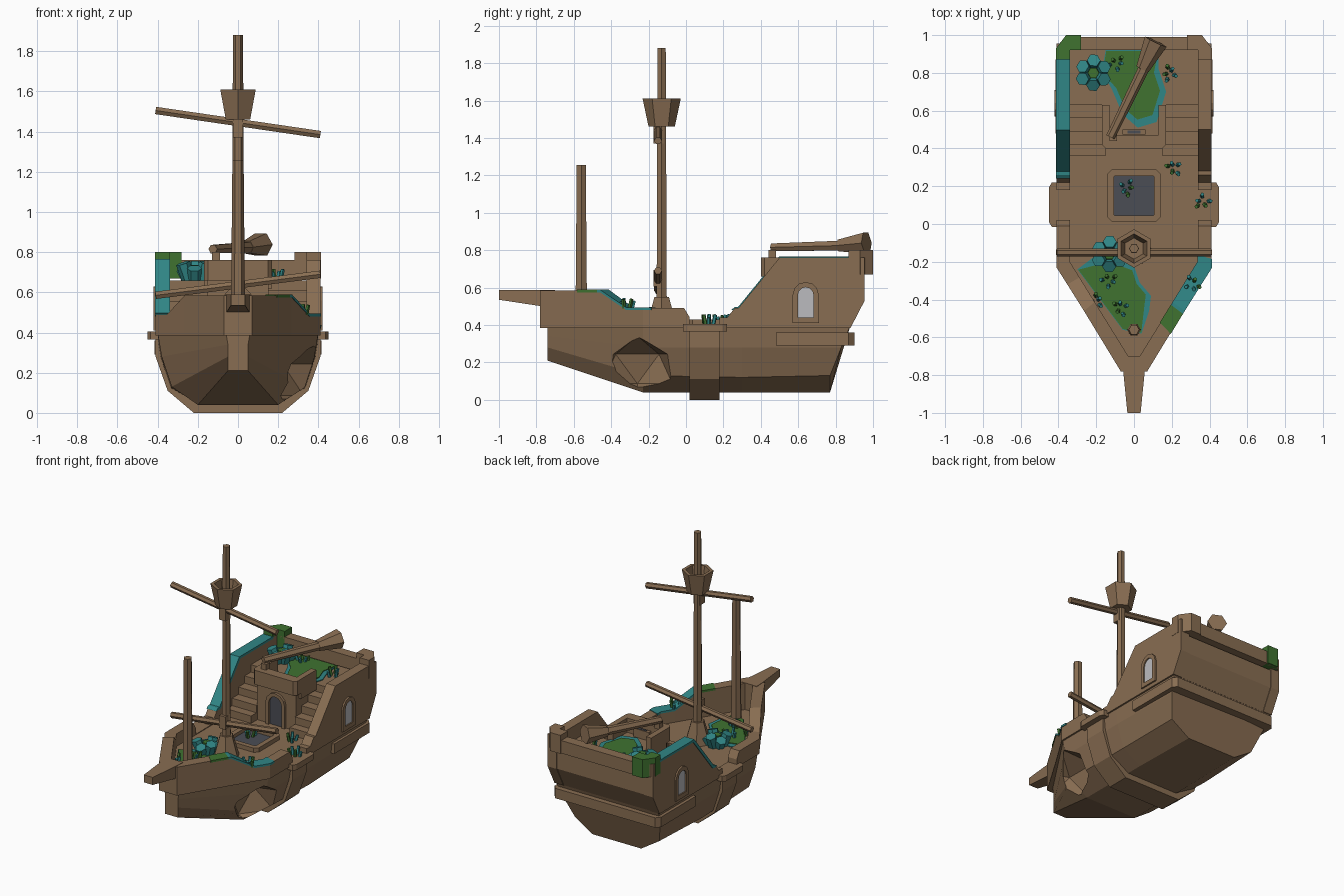
import bpy, bmesh, math, random
from mathutils import Vector

if "Cube" in bpy.data.objects:
    bpy.data.objects.remove(bpy.data.objects["Cube"])
random.seed(4)


def material(name, *rgb):
    m = bpy.data.materials.new(name)
    m.diffuse_color = (*rgb, 1)
    m.use_nodes = True
    m.node_tree.nodes["Principled BSDF"].inputs["Base Color"].default_value = m.diffuse_color
    return m


WOOD = material("wood", .25, .155, .085)
TEAL = material("teal_coral", .03, .24, .24)
GREEN = material("green_moss", .05, .17, .03)
DARK = material("dark_opening", .07, .075, .09)
PANE = material("window_pane", .5, .5, .52)
DECK, TOP = .40, .66


def finish(name, bm, *mats):
    bmesh.ops.recalc_face_normals(bm, faces=bm.faces)
    me = bpy.data.meshes.new(name)
    bm.to_mesh(me)
    bm.free()
    for m in mats or (WOOD,):
        me.materials.append(m)
    ob = bpy.data.objects.new(name, me)
    bpy.context.collection.objects.link(ob)
    return ob


def loft(name, rings, mat=WOOD, closed=False):
    """Skin a series of equal-sized point loops."""
    bm = bmesh.new()
    vs = [[bm.verts.new(p) for p in r] for r in rings]
    n = len(vs[0])
    for a, b in zip(vs, vs[1:] + ([vs[0]] if closed else [])):
        for i in range(n):
            bm.faces.new((a[i], a[(i + 1) % n], b[(i + 1) % n], b[i]))
    if not closed:
        bm.faces.new(vs[0])
        bm.faces.new(vs[-1])
    return finish(name, bm, mat)


def plan(name, pts, z0, z1, mat=WOOD):
    return loft(name, [[(x, y, z) for x, y in pts] for z in (z0, z1)], mat)


def side(name, pts, x0, x1, mat=WOOD):
    return loft(name, [[(x, y, z) for y, z in pts] for x in (x0, x1)], mat)


def box(name, x0, x1, y0, y1, z0, z1, mat=WOOD):
    return plan(name, [(x0, y0), (x1, y0), (x1, y1), (x0, y1)], z0, z1, mat)


def add_rod(bm, p, q, r0, r1, n=6, mi=0):
    p, q = Vector(p), Vector(q)
    rot = (q - p).to_track_quat('Z', 'Y')
    rings = [[bm.verts.new(c + rot @ Vector((r * math.cos(2 * math.pi * i / n), r * math.sin(2 * math.pi * i / n), 0)))
              for i in range(n)] for c, r in ((p, r0), (q, r1))]
    faces = [bm.faces.new(r) for r in rings]
    for i in range(n):
        j = (i + 1) % n
        faces.append(bm.faces.new((rings[0][i], rings[0][j], rings[1][j], rings[1][i])))
    for f in faces:
        f.material_index = mi


def rod(name, p, q, r0, r1, n=6, mat=WOOD):
    bm = bmesh.new()
    add_rod(bm, p, q, r0, r1, n)
    return finish(name, bm, mat)


# lower hull, lofted from bow to stern, with a breach on the starboard bow
stations = [[(.05, -.74, .21), (.05, -.74, .28), (.05, -.74, .34), (.06, -.74, .40)],
            [(.2, -.23, .04), (.33, -.23, .13), (.38, -.23, .28), (.40, -.23, .40)],
            [(.2, .3, .04), (.34, .3, .12), (.39, .3, .28), (.40, .3, .40)],
            [(.19, .77, .04), (.33, .77, .13), (.38, .83, .28), (.40, .88, .40)]]
hull = loft("lower_hull", [s + [(-x, y, z) for x, y, z in reversed(s)] for s in stations])
bm = bmesh.new()
bmesh.ops.create_icosphere(bm, subdivisions=1, radius=.22)
for v in bm.verts:
    v.co = Vector((.39, -.26, .165)) + Vector((v.co.x * 1.05, v.co.y, v.co.z * .8))
cutter = finish("breach_cutter", bm)
cutter.hide_render = True
mod = hull.modifiers.new("breach", 'BOOLEAN')
mod.operation, mod.object = 'DIFFERENCE', cutter
bpy.context.view_layer.update()
hull.data = bpy.data.meshes.new_from_object(hull.evaluated_get(bpy.context.evaluated_depsgraph_get()))
hull.modifiers.clear()
bpy.data.objects.remove(cutter)

# bow bulwark: outer xy, inner xy, top height
rail = [(.07, -.78, .03, -.70, .585), (.265, -.46, .208, -.413, .585), (.353, -.32, .288, -.283, .49),
        (.41, -.23, .34, -.20, .49), (.41, -.01, .34, -.01, .49), (.41, .02, .34, .02, .44)]


def bulwark(name, pts, s, mat=WOOD, skin=0):
    rings = []
    for a, b, c, d, z in pts:
        lo = z - .01 if skin else .385
        rings.append([(s * (a + skin), b, lo), (s * (a + skin), b, z + skin),
                      (s * (c - skin), d, z + skin), (s * (c - skin), d, lo)])
    return loft(name, rings, mat)


def mix(a, b, t):
    return tuple(u + (v - u) * t for u, v in zip(a, b))


for s, tag in ((1, "right"), (-1, "left")):
    bulwark("bow_bulwark_" + tag, rail, s)
    # stern bulwark, rubbing cap, stair flight
    side("stern_bulwark_" + tag, [(.18, .385), (.18, .44), (.22, .44), (.26, .49), (.28, .49), (.50, .76),
                                  (.955, .76), (.955, .53), (.88, .385)], s * .34, s * .41)
    plan("midship_cap_" + tag, [(s * .34, -.015), (s * .435, -.015), (s * .45, .01), (s * .45, .195),
                                (s * .435, .22), (s * .34, .22)], .365, .405)
    ys = (.36, .42, .49, .56)
    prof = [(.64, DECK)]
    for i, y in enumerate(ys):
        prof += [(y, DECK + .052 * i), (y, DECK + .052 * (i + 1))]
    side("stairs_" + tag, prof + [(.64, DECK + .208)], s * .15, s * .34)
    # stern corner blocks and platform side walls
    plan("stern_corner_" + tag, [(s * .28, 1), (s * .36, 1), (s * .412, .93), (s * .412, .87), (s * .34, .87),
                                 (s * .34, .92), (s * .28, .92)], .67, .80, WOOD if s > 0 else GREEN)
    box("platform_wall_" + tag, s * .13, s * .17, .46, .63, .62, .76)
box("stem_block", -.07, .07, -.78, -.70, .385, .585)
bulwark("bow_rail_coral", [mix(rail[0], rail[1], .95), rail[1], rail[2], rail[3], mix(rail[3], rail[4], .2)], 1, TEAL, .004)
bulwark("bow_rail_moss", [mix(rail[0], rail[1], .62), mix(rail[0], rail[1], .95)], 1, GREEN, .004)
side("stern_rail_coral", [(.24, .48), (.26, .495), (.278, .496), (.498, .766), (.88, .766), (.88, .75), (.51, .75),
                          (.29, .48)], -.338, -.414, TEAL)

# midship band wrapping the hull
half = [(.22, 0), (.35, .11), (.41, .28), (.41, .39)]
loft("midship_band", [[(x, y, z) for x, z in half + [(-x, z) for x, z in reversed(half)]] for y in (.02, .18)])

# stern castle, cabin, rail and ledge
side("stern_castle", [(.63, .385), (.63, TOP), (.95, TOP), (.95, .53), (.875, .385)], -.36, .36)
box("cabin", -.152, .152, .43, .64, DECK, TOP)
plan("platform_front_wall", [(-.17, .42), (-.15, .40), (.15, .40), (.17, .42), (.17, .47), (-.17, .47)], .66, .76)
plan("stern_rail", [(-.41, .92), (-.41, .94), (-.36, .99), (.36, .99), (.41, .94), (.41, .92)], .67, .76)
plan("stern_ledge", [(-.415, .48), (-.415, .87), (-.39, .90), (.39, .90), (.415, .87), (.415, .48)], .29, .36)
box("platform_stump", -.06, .06, .475, .50, TOP, .72)
box("stump_slot", -.035, .035, .48, .495, .715, .723, DARK)

# deck hatch
def octo(w, h, c, z):
    return [(x, .15 + y, z) for x, y in ((-w, -h + c), (-w + c, -h), (w - c, -h), (w, -h + c),
                                         (w, h - c), (w - c, h), (-w + c, h), (-w, h - c))]


loft("hatch_frame", [octo(.14, .14, .025, DECK), octo(.14, .14, .025, .43),
                     octo(.105, .105, .004, .43), octo(.105, .105, .004, DECK)], closed=True)
box("hatch_opening", -.106, .106, .044, .256, DECK, .406, DARK)


# arched door and side windows
def arch(w, h):
    pts = [(-w, 0)] + [(-w * math.cos(a * math.pi / 6), h - w + w * math.sin(a * math.pi / 6)) for a in range(7)]
    return pts + [(w, 0)]


def opening(name, w, h, t, base, place, mat):
    outer, inner = arch(w, h), [(x, z + base) for x, z in arch(w - t, h - t - base)]
    loft(name + "_frame", [[place(*o, -.01), place(*o, .018), place(*i, .018), place(*i, -.01)]
                           for o, i in zip(outer, inner)], closed=True)
    loft(name + "_pane", [[place(*i, d) for i in inner] for d in (-.01, .004)], mat)


opening("cabin_door", .075, .23, .025, 0, lambda u, v, d: (u, .43 - d, DECK + v), DARK)
opening("window_right", .07, .22, .028, .03, lambda u, v, d: (.41 + d * .6, .64 + u, .41 + v), PANE)
opening("window_left", .07, .22, .028, .03, lambda u, v, d: (-.41 - d * .6, .64 + u, .41 + v), PANE)

# bowsprit, masts, yards, crow's nest
loft("bowsprit", [[(-w, y, z), (w, y, z), (w, y, .588), (-w, y, .588)]
                  for w, y, z in ((.062, -.70, .49), (.058, -.77, .50), (.035, -1, .535))])
rod("foremast", (0, -.56, DECK), (0, -.56, 1.255), .036, .028)
rod("mainmast", (0, -.13, DECK), (0, -.13, 1.88), .032, .025)
rod("mainmast_foot", (0, -.13, DECK), (0, -.13, .55), .09, .045)
rod("upper_yard", (-.41, -.15, 1.505), (.41, -.15, 1.385), .021, .021)
rod("lower_yard", (-.41, -.15, .585), (.41, -.15, .69), .021, .021)
for n, z in (("upper", 1.41), ("lower", .645)):
    box(n + "_yard_bracket", -.025, .025, -.175, -.12, z - .04, z + .05)
ring = lambda r, z: [(r * math.sin(i * math.pi / 3), -.13 + r * math.cos(i * math.pi / 3), z) for i in range(6)]
loft("lookout_basket", [ring(.07, 1.46), ring(.102, 1.61), ring(.078, 1.61), ring(.056, 1.49)])

# broken mast lying across the stern
rod("fallen_mast", (-.125, .46, .815), (.06, .84, .825), .024, .03)
rod("fallen_basket", (.045, .82, .825), (.115, .965, .838), .036, .064)
box("fallen_mast_rest", -.13, -.09, .44, .48, .75, .80)


# moss patches with a coral rim
def patch(name, pts, z, cut):
    c = sum((Vector(p) for p in pts), Vector((0, 0))) / len(pts)
    plan(name + "_rim", pts, z, z + .006, TEAL)
    plan(name + "_moss", [c + (Vector(p) - c) * (.8 if i in cut else .98) for i, p in enumerate(pts)],
         z, z + .011, GREEN)


patch("foredeck", [(-.30, -.24), (-.22, -.18), (-.08, -.19), (0, -.22), (.03, -.31), (.09, -.38), (.08, -.46), (.04, -.58),
                   (-.06, -.56)], DECK, (1, 2, 3, 4, 5, 6))
patch("sterndeck", [(-.15, .92), (.13, .92), (.13, .82), (.17, .70), (.12, .54), (.02, .51), (-.06, .58), (-.12, .72),
                    (-.17, .80)], TOP, (2, 3, 4, 5, 6, 7))


# small crystal sprigs and large coral blooms
def sprig(i, x, y, z):
    bm = bmesh.new()
    for k in range(5):
        a = k * 2.4 + i
        d = Vector((math.cos(a), math.sin(a), 0))
        p = Vector((x, y, z)) + d * (.015 + .005 * k)
        add_rod(bm, p, p + d * .012 + Vector((0, 0, random.uniform(.035, .06))), .012, .01, 5, k % 2)
    finish("crystal_sprig_%d" % i, bm, TEAL, GREEN)


for i, p in enumerate([(-.09, .85, TOP), (.19, .80, TOP), (.21, .30, DECK), (.36, .12, DECK), (-.04, .19, DECK),
                       (.31, -.32, .49), (-.13, -.30, DECK), (-.20, -.41, DECK), (-.07, -.44, DECK)]):
    sprig(i, *p)
for n, x, y, z in (("stern", -.215, .80, TOP), ("fore", -.13, -.16, DECK)):
    bm = bmesh.new()
    for k in range(6):
        a = k * math.pi / 3 + .5
        d = Vector((math.cos(a), math.sin(a), 0))
        p = Vector((x, y, z)) + d * .035
        add_rod(bm, p, p + d * .032 + Vector((0, 0, .085 if k % 2 else .06)), .034, .036)
    add_rod(bm, (x, y, z), (x, y, z + .075), .035, .03, 6, 1)
    finish(n + "_coral_bloom", bm, TEAL, GREEN)
